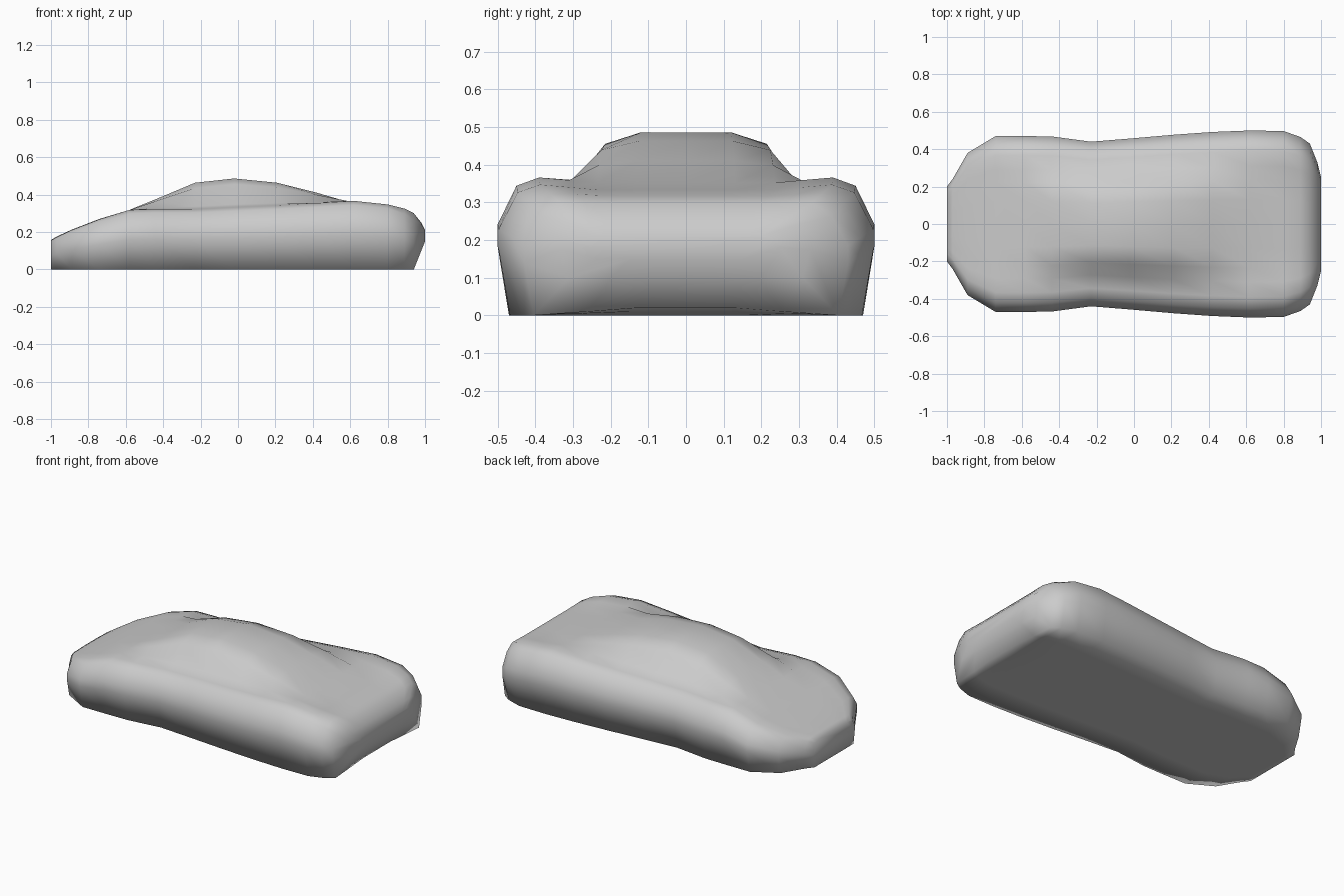
import bpy, bmesh

# Car body sections: x, half width, shoulder height, centre height, underside height
stations = [
    (-1.00, 0.20, 0.155, 0.157, 0.00),
    (-0.97, 0.24, 0.172, 0.175, 0.00),
    (-0.89, 0.38, 0.210, 0.212, 0.00),
    (-0.74, 0.47, 0.268, 0.270, 0.00),
    (-0.58, 0.47, 0.318, 0.318, 0.00),
    (-0.44, 0.468, 0.322, 0.375, 0.00),
    (-0.23, 0.44, 0.322, 0.463, 0.00),
    (-0.02, 0.457, 0.332, 0.486, 0.00),
    (0.21, 0.477, 0.342, 0.463, 0.00),
    (0.42, 0.492, 0.354, 0.410, 0.00),
    (0.62, 0.50, 0.366, 0.352, 0.00),
    (0.80, 0.497, 0.347, 0.333, 0.00),
    (0.89, 0.465, 0.325, 0.318, 0.01),
    (0.94, 0.43, 0.300, 0.297, 0.02),
    (0.98, 0.33, 0.250, 0.250, 0.10),
    (1.00, 0.25, 0.210, 0.210, 0.15),
]


def half_section(w, zs, zc, zb):
    """Half outline (y, z) from the underside centre up to the roof centre."""
    h = zs - min(zb, 0.021) if zb < 0.05 else zs - zb
    rim = 0.0 if zb < 0.05 else zb
    cabin = max(0.0, zc - zs)
    base = min(zs, zc) + 0.1 * cabin if zc >= zs else (zs + zc) / 2
    edge = zc - 0.2 * cabin
    return [(0, zb), (0.3 * w, zb), (0.6 * w, (zb + rim) / 2), (0.94 * w, rim),
            (w, rim + 0.5 * h), (w, rim + 0.66 * h),
            (0.9 * w, rim + 0.94 * h), (0.78 * w, zs),
            (0.62 * w, base), (0.47 * w, edge), (0.26 * w, zc), (0, zc)]


# Loft mirrored sections into one shell
bm = bmesh.new()
rings = []
for x, w, zs, zc, zb in stations:
    half = half_section(w, zs, zc, zb)
    loop = half + [(-y, z) for y, z in half[-2:0:-1]]
    rings.append([bm.verts.new((x, y, z)) for y, z in loop])
n = len(rings[0])
for a, b in zip(rings, rings[1:]):
    for i in range(n):
        j = (i + 1) % n
        bm.faces.new((a[i], a[j], b[j], b[i]))

# Nose and tail caps
bm.faces.new(rings[0])
bm.faces.new(rings[-1][::-1])
bmesh.ops.recalc_face_normals(bm, faces=bm.faces)
for f in bm.faces:
    f.smooth = True

mesh = bpy.data.meshes.new("car_body")
bm.to_mesh(mesh)
bm.free()
body = bpy.data.objects.new("car_body", mesh)
bpy.context.collection.objects.link(body)
